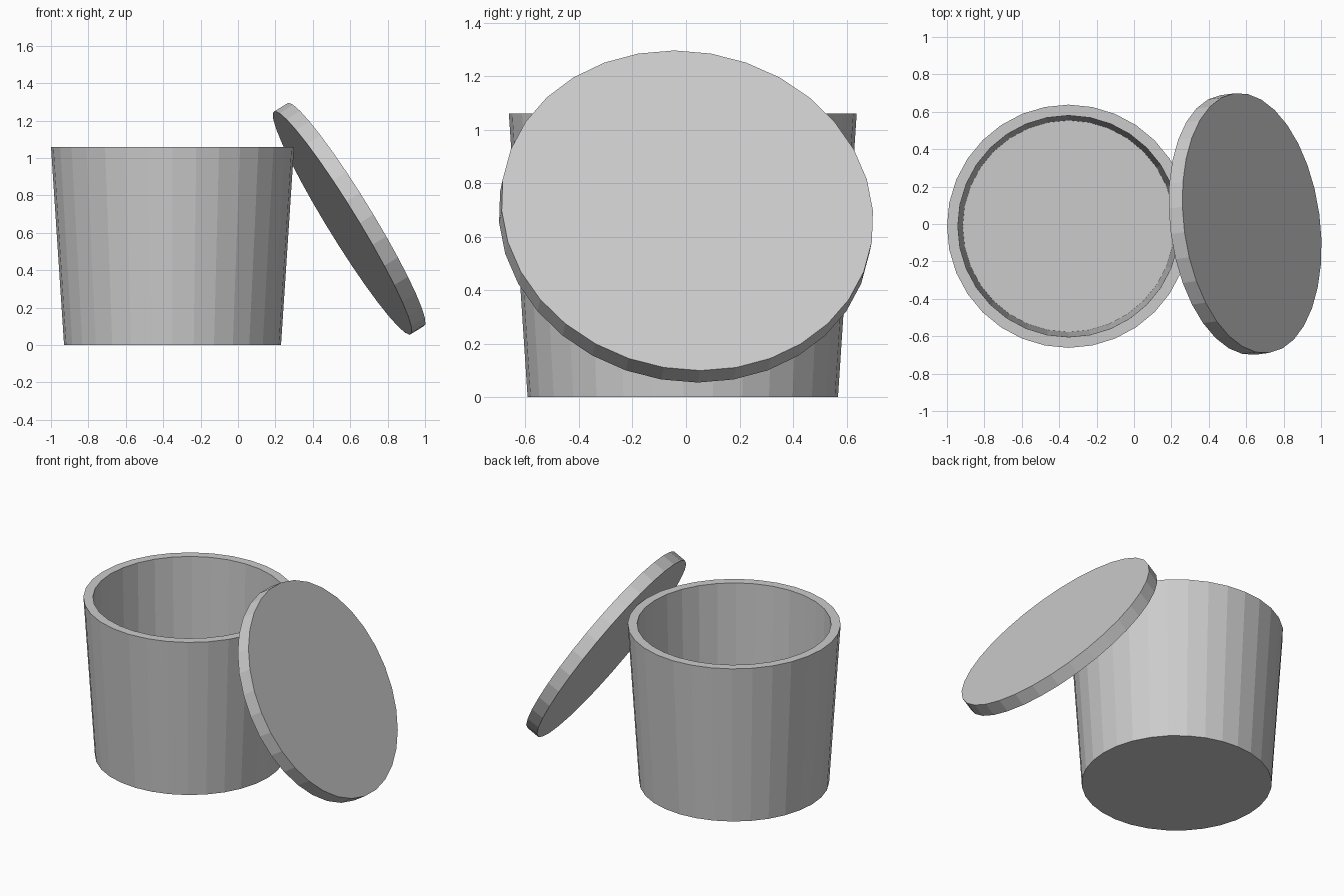
import bpy, bmesh
from math import cos, sin, pi, radians

if "Cube" in bpy.data.objects:
    bpy.data.objects.remove(bpy.data.objects["Cube"])

SIDES = 32


def lathe(name, profile, location, rotation=(0, 0, 0)):
    """Turn an (r, z) profile into a faceted solid, capped at both ends."""
    bm = bmesh.new()
    rings = []
    for r, z in profile:
        rings.append([bm.verts.new((r * cos(2 * pi * i / SIDES),
                                    r * sin(2 * pi * i / SIDES), z))
                      for i in range(SIDES)])
    for a, b in zip(rings, rings[1:]):
        for i in range(SIDES):
            j = (i + 1) % SIDES
            bm.faces.new((a[i], a[j], b[j], b[i]))
    bm.faces.new(rings[0][::-1])
    bm.faces.new(rings[-1])
    bmesh.ops.recalc_face_normals(bm, faces=bm.faces[:])
    mesh = bpy.data.meshes.new(name)
    bm.to_mesh(mesh)
    bm.free()
    obj = bpy.data.objects.new(name, mesh)
    obj.location = location
    obj.rotation_euler = rotation
    bpy.context.collection.objects.link(obj)
    return obj


# Open tapered tub: outer wall, rim, inner wall, floor
lathe("tub", [(0.58, 0), (0.65, 1.06), (0.592, 1.06), (0.566, 0.05)],
      (-0.35, -0.012, 0))

# Flat round lid leaning against the rim
lathe("lid", [(0.70, -0.043), (0.70, 0.043)],
      (0.594, 0, 0.675), (0, radians(58.7), radians(7.7)))
